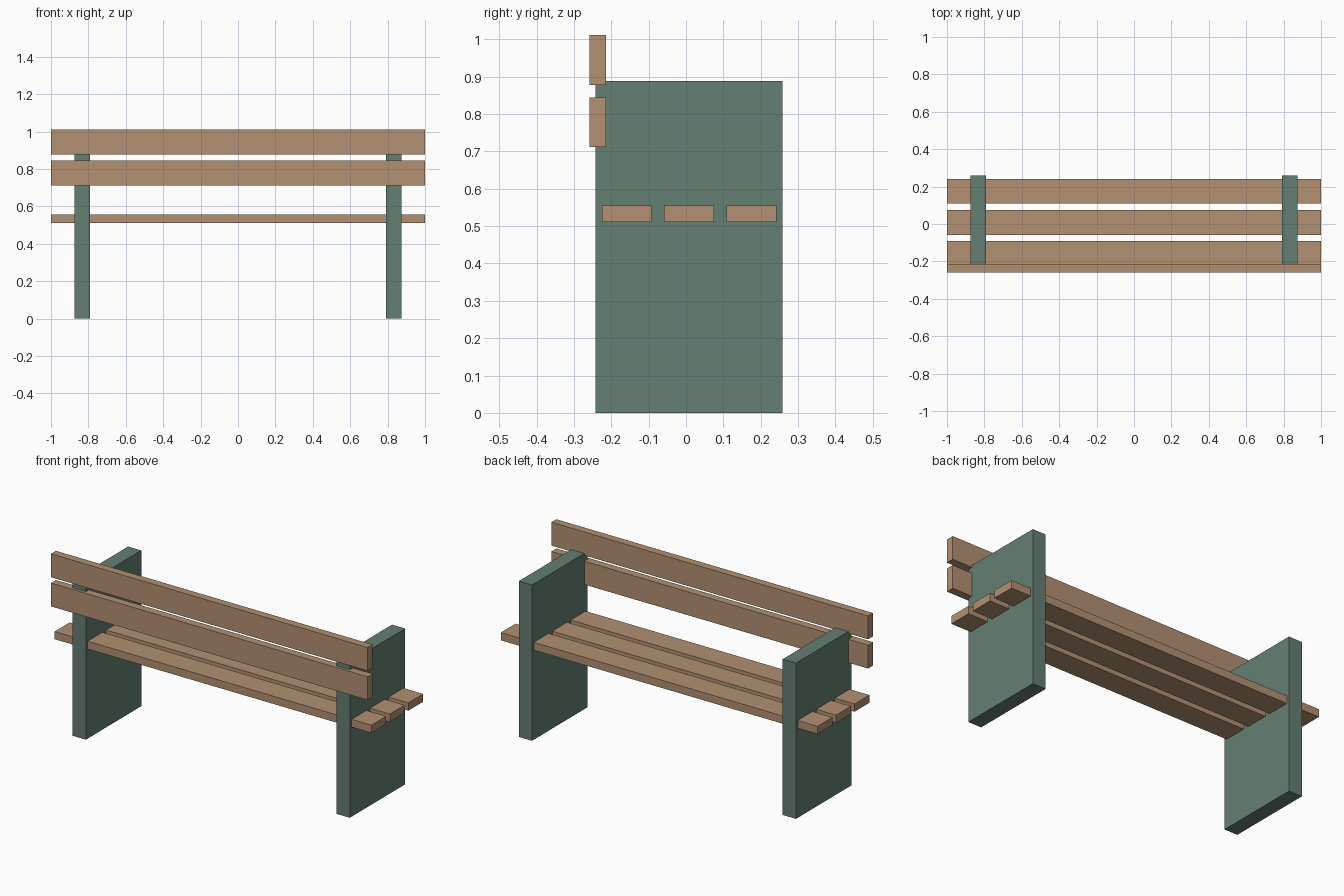
import bpy

if "Cube" in bpy.data.objects:
    bpy.data.objects.remove(bpy.data.objects["Cube"])

def material(name, color):
    m = bpy.data.materials.new(name)
    m.diffuse_color = (*color, 1)
    m.use_nodes = True
    m.node_tree.nodes["Principled BSDF"].inputs["Base Color"].default_value = m.diffuse_color
    return m

wood = material("wood", (0.45, 0.28, 0.17))
green = material("green_paint", (0.13, 0.21, 0.17))

def box(name, center, size, mat):
    bpy.ops.mesh.primitive_cube_add(size=1, location=center)
    o = bpy.context.object
    o.name = name
    o.scale = size
    bpy.ops.object.transform_apply(location=False, rotation=False, scale=True)
    o.data.materials.append(mat)
    return o

LENGTH, WIDTH, THICK = 2.0, 0.1333, 0.0444   # slat dimensions
PITCH = 0.1667                               # slat spacing
Y_MID = 0.0083                               # depth centre of side panels

# Side panels
for side, x in (("left", -0.8333), ("right", 0.8333)):
    box(f"{side}_side_panel", (x, Y_MID, 0.4444), (0.0833, 0.5, 0.8889), green)

# Seat slats
for i in range(3):
    box(f"seat_slat_{i + 1}", (0, Y_MID + (i - 1) * PITCH, 0.5333),
        (LENGTH, WIDTH, THICK), wood)

# Backrest slats
for i in range(2):
    box(f"back_slat_{i + 1}", (0, -0.2361, 0.7778 + i * PITCH),
        (LENGTH, THICK, WIDTH), wood)
